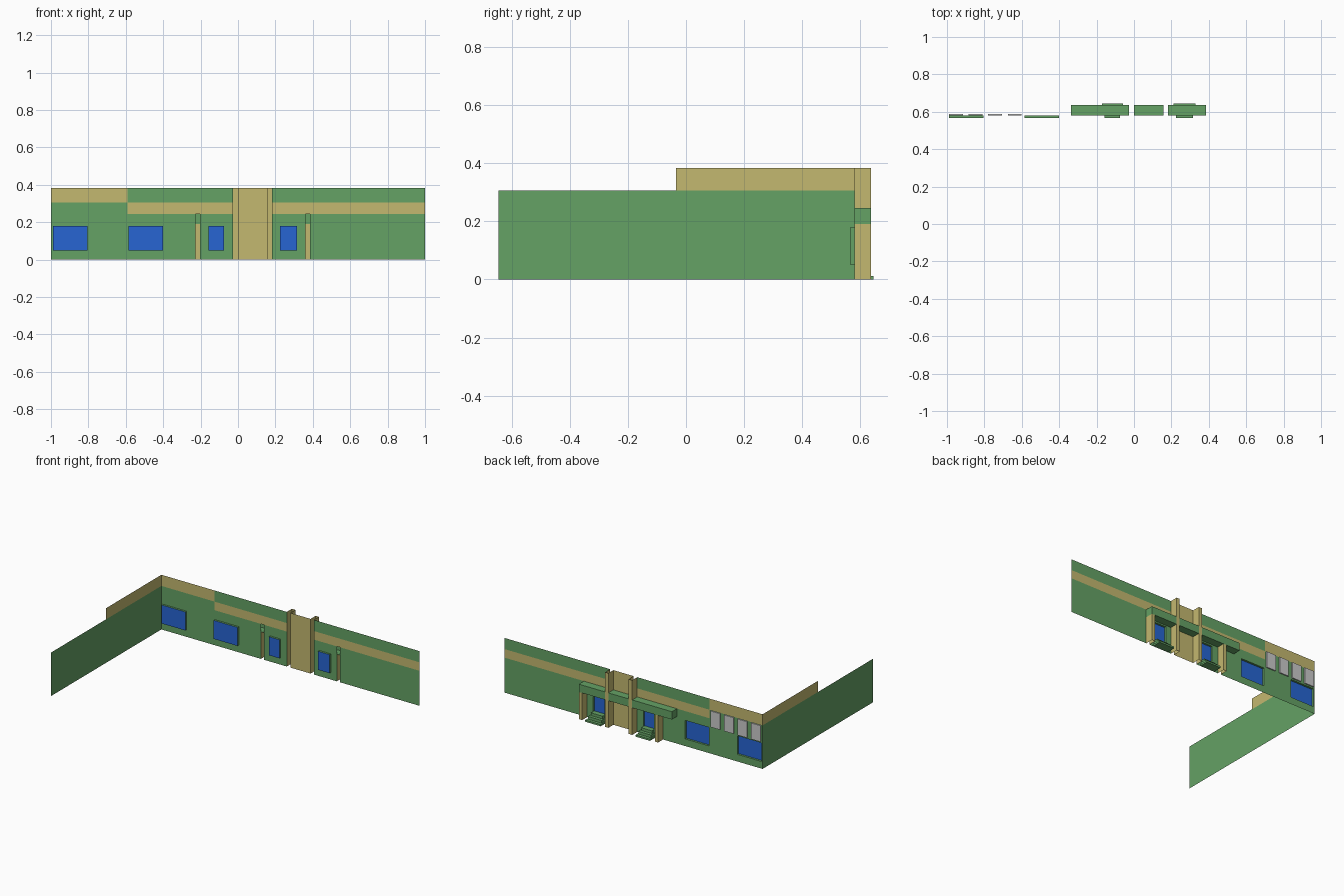
import bpy, bmesh

if "Cube" in bpy.data.objects:
    bpy.data.objects.remove(bpy.data.objects["Cube"])

def material(name, rgb):
    m = bpy.data.materials.new(name)
    m.diffuse_color = (*rgb, 1)
    m.use_nodes = True
    m.node_tree.nodes["Principled BSDF"].inputs["Base Color"].default_value = m.diffuse_color
    return m

GREEN = material("green_paint", (0.13, 0.36, 0.13))
TAN = material("tan_paint", (0.55, 0.48, 0.16))
BLUE = material("blue_glass", (0.02, 0.13, 0.65))

Y, H = 0.58, 0.383          # facade plane and height
Y_OUT = 0.636               # outer face of pillars and canopy

def make(name, quads, mat=None):
    bm = bmesh.new()
    for q in quads:
        bm.faces.new([bm.verts.new(p) for p in q])
    bmesh.ops.remove_doubles(bm, verts=bm.verts, dist=1e-5)
    me = bpy.data.meshes.new(name)
    bm.to_mesh(me)
    bm.free()
    ob = bpy.data.objects.new(name, me)
    bpy.context.collection.objects.link(ob)
    if mat:
        me.materials.append(mat)
    return ob

def box(x0, x1, y0, y1, z0, z1, skip=""):
    """Outward-facing box quads; skip lists the open sides."""
    f = {
        "f": [(x0, y0, z0), (x1, y0, z0), (x1, y0, z1), (x0, y0, z1)],
        "k": [(x1, y1, z0), (x0, y1, z0), (x0, y1, z1), (x1, y1, z1)],
        "l": [(x0, y1, z0), (x0, y0, z0), (x0, y0, z1), (x0, y1, z1)],
        "r": [(x1, y0, z0), (x1, y1, z0), (x1, y1, z1), (x1, y0, z1)],
        "b": [(x0, y1, z0), (x1, y1, z0), (x1, y0, z0), (x0, y0, z0)],
        "t": [(x0, y0, z1), (x1, y0, z1), (x1, y1, z1), (x0, y1, z1)],
    }
    return [q for k, q in f.items() if k not in skip]

def back_quad(x0, x1, y, z0, z1):
    return [(x1, y, z0), (x0, y, z0), (x0, y, z1), (x1, y, z1)]

windows = [(-0.99, -0.805), (-0.585, -0.40)]
doors = [(-0.157, -0.075), (0.225, 0.315)]
tall = [(-0.028, 0.0), (0.157, 0.182)]
short = [(-0.228, -0.203), (0.36, 0.386)]
WZ0, WZ1 = 0.05, 0.18
B0, B1 = 0.245, 0.305       # tan stripe
C0 = 0.19                   # canopy underside

# Facade: grid of panels, leaving openings and colouring the stripes
holes = [(a, b, WZ0, WZ1) for a, b in windows + doors]
holes += [(a, b, 0, H) for a, b in tall] + [(a, b, 0, B0) for a, b in short]
xs = sorted({-1.0, 1.0, -0.59} | {v for h in holes for v in h[:2]})
zs = sorted({0, WZ0, WZ1, B0, B1, H})
panels = {"green": [], "tan": []}
for x0, x1 in zip(xs, xs[1:]):
    for z0, z1 in zip(zs, zs[1:]):
        cx, cz = (x0 + x1) / 2, (z0 + z1) / 2
        if any(a < cx < b and c < cz < d for a, b, c, d in holes):
            continue
        if tall[0][0] < cx < tall[1][1]:
            tan = True
        elif cx < -0.59:
            tan = cz > B1
        else:
            tan = B0 < cz < B1
        panels["tan" if tan else "green"].append(back_quad(x0, x1, Y, z0, z1))
make("facade_green", panels["green"], GREEN)
make("facade_tan", panels["tan"], TAN)

# Side wall and its raised parapet
def side(y0, y1, z0, z1):
    return [(-1, y1, z0), (-1, y0, z0), (-1, y0, z1), (-1, y1, z1)]
make("side_wall", [side(-0.645, Y, 0, B1)], GREEN)
make("side_parapet", [side(-0.035, Y, B1, H)], TAN)

# Recessed windows and doors
for kind, items in (("window", windows), ("door", doors)):
    for a, b in items:
        reveal = box(a, b, 0.566, Y, WZ0, WZ1, skip="fk")
        make(kind + "_reveal", [q[::-1] for q in reveal], GREEN)
        make(kind + "_glass", [back_quad(a, b, 0.566, WZ0, WZ1)], BLUE)

# Hollow pillars, open towards the wall
for a, b in tall:
    make("tall_pillar", box(a, b, Y, Y_OUT, 0, H, skip="fbt"), TAN)
for a, b in short:
    make("short_pillar", box(a, b, Y, Y_OUT, 0, C0, skip="fbt"), TAN)

# Canopy, broken by the tall pillars
spans = [(-0.336, tall[0][0]), (tall[0][1], tall[1][0]), (tall[1][1], 0.386)]
canopy = []
for i, (a, b) in enumerate(spans):
    canopy += box(a, b, Y, Y_OUT, C0, B0, skip="f" + ("" if i == 0 else "l") + ("" if i == 2 else "r"))
# green bands where the canopy wraps the tall pillars are left to the pillars
make("canopy", canopy, GREEN)

# Door steps, widening towards the ground
for a, b in doors:
    steps, z0 = [], 0.0
    for y1, z1, grow in ((0.645, 0.012, 0.015), (0.624, 0.031, 0.008), (0.602, WZ0, 0.0)):
        steps += box(a - grow, b + grow, Y, y1, z0, z1, skip="f")
        z0 = z1
    make("door_steps", steps, GREEN)

# Grey panels above the corner window
for a in (-0.988, -0.884, -0.78, -0.674):
    make("wall_panel", box(a, a + 0.073, Y, 0.588, 0.19, 0.303, skip="f"))
